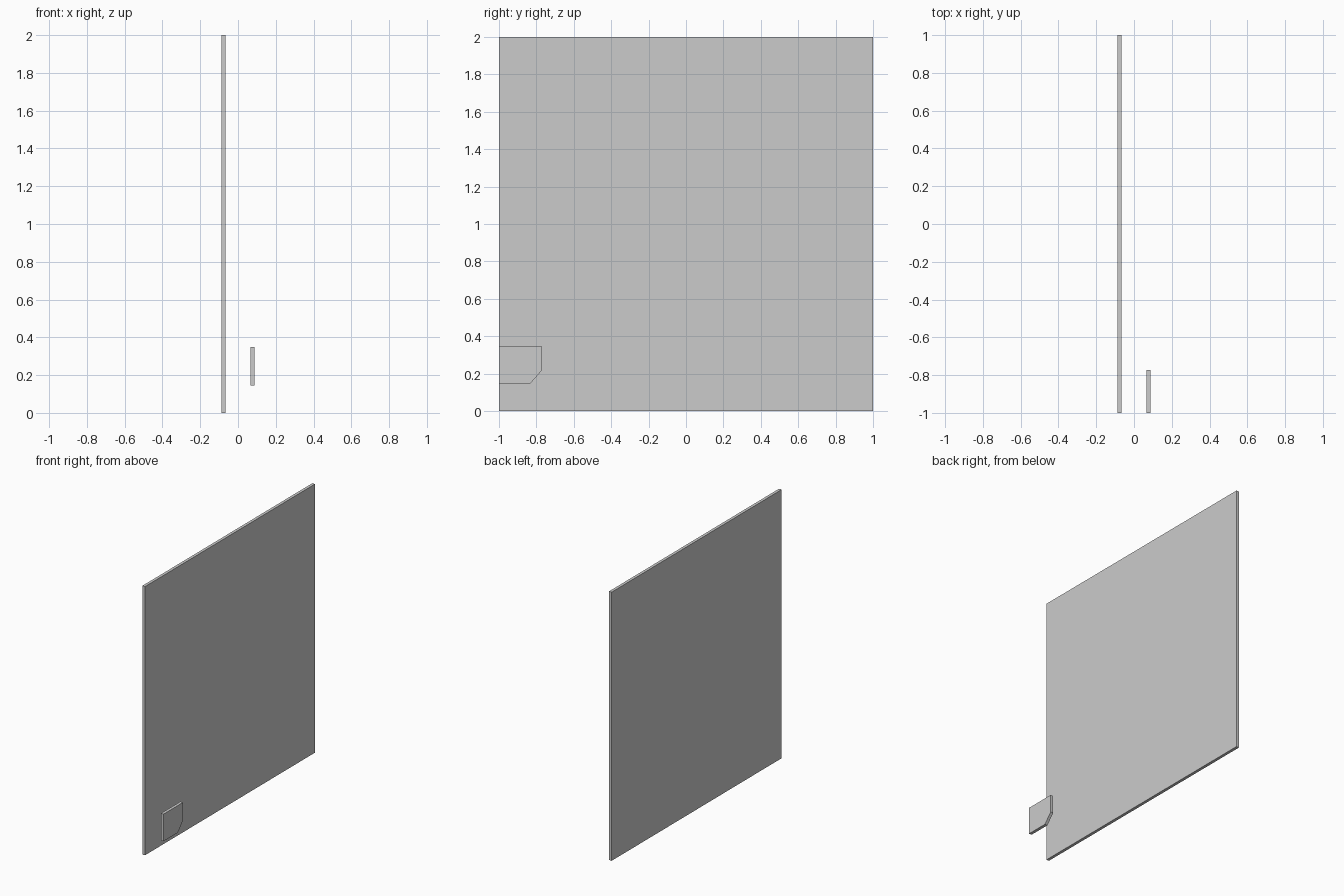
import bpy, bmesh

if "Cube" in bpy.data.objects:
    bpy.data.objects.remove(bpy.data.objects["Cube"])


def slab(name, profile, x0, x1):
    """Extrude a (y, z) profile along x into a flat plate."""
    bm = bmesh.new()
    face = bm.faces.new([bm.verts.new((x0, y, z)) for y, z in profile])
    ext = bmesh.ops.extrude_face_region(bm, geom=[face])
    verts = [g for g in ext["geom"] if isinstance(g, bmesh.types.BMVert)]
    bmesh.ops.translate(bm, verts=verts, vec=(x1 - x0, 0, 0))
    bmesh.ops.recalc_face_normals(bm, faces=bm.faces)
    mesh = bpy.data.meshes.new(name)
    bm.to_mesh(mesh)
    bm.free()
    obj = bpy.data.objects.new(name, mesh)
    bpy.context.collection.objects.link(obj)
    return obj


# Large square panel
slab("main_panel", [(-1, 0), (1, 0), (1, 2), (-1, 2)], -0.088, -0.066)

# Small separate plate with one clipped lower corner
slab("corner_plate",
     [(-1, 0.146), (-0.833, 0.146), (-0.772, 0.216), (-0.772, 0.348), (-1, 0.348)],
     0.066, 0.088)
